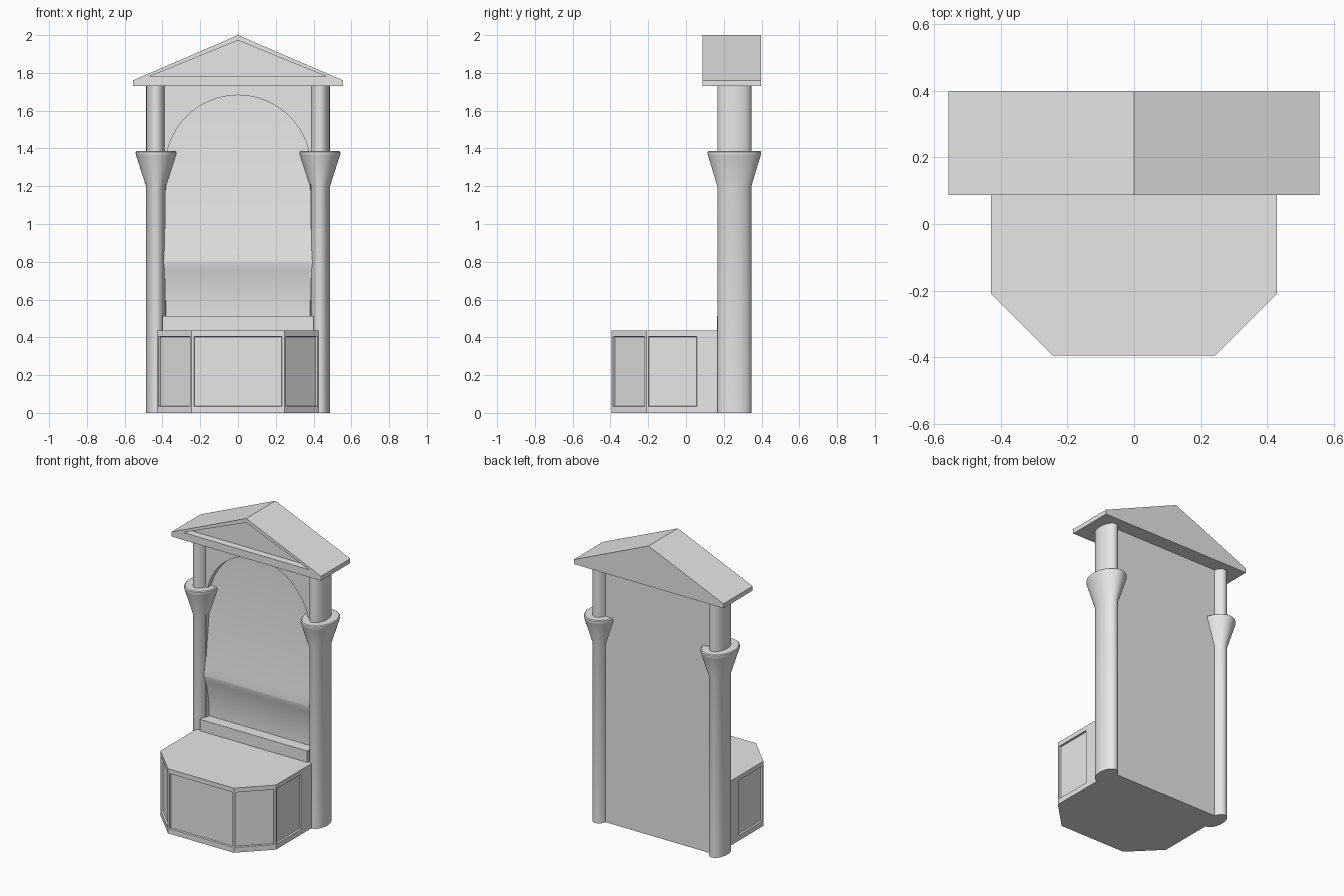
import bpy, bmesh, math

if "Cube" in bpy.data.objects:
    bpy.data.objects.remove(bpy.data.objects["Cube"], do_unlink=True)

STONE = (0.8, 0.8, 0.8, 1)
stone = bpy.data.materials.new("pale_stone")
stone.use_nodes = True
stone.diffuse_color = STONE
bsdf = next(n for n in stone.node_tree.nodes if n.type == 'BSDF_PRINCIPLED')
bsdf.inputs["Base Color"].default_value = STONE


def finish(name, bm, smooth=False):
    """Turn a bmesh into a named object with the stone material."""
    bmesh.ops.recalc_face_normals(bm, faces=bm.faces)
    mesh = bpy.data.meshes.new(name)
    bm.to_mesh(mesh)
    bm.free()
    mesh.materials.append(stone)
    obj = bpy.data.objects.new(name, mesh)
    bpy.context.collection.objects.link(obj)
    if smooth:
        bpy.ops.object.select_all(action='DESELECT')
        obj.select_set(True)
        bpy.context.view_layer.objects.active = obj
        bpy.ops.object.shade_smooth_by_angle(angle=math.radians(35))
    return obj


def prism(points, offset):
    """Extrude a closed 3D outline along an offset."""
    bm = bmesh.new()
    face = bm.faces.new([bm.verts.new(p) for p in points])
    ext = bmesh.ops.extrude_face_region(bm, geom=[face])
    moved = [v for v in ext["geom"] if isinstance(v, bmesh.types.BMVert)]
    bmesh.ops.translate(bm, verts=moved, vec=offset)
    bmesh.ops.recalc_face_normals(bm, faces=bm.faces)
    return bm


def mirrored(half):
    """Complete a right-half outline with its mirror image."""
    return half + [(-x, y) for x, y in reversed(half)]


# Counter with chamfered front corners and recessed panels
BENCH_TOP = 0.435
outline = mirrored([(0.245, -0.395), (0.43, -0.21), (0.43, 0.07), (0.43, 0.25)])
bm = prism([(x, y, 0) for x, y in outline], (0, 0, BENCH_TOP))
panels = [f for f in bm.faces
          if abs(f.normal.z) < 0.1 and f.calc_center_median().y < 0]
bmesh.ops.inset_individual(bm, faces=panels, thickness=0.018)
for f in panels:
    for v in f.verts:
        v.co.z = 0.035 if v.co.z < BENCH_TOP / 2 else 0.405
bmesh.ops.inset_individual(bm, faces=panels, thickness=0.003, depth=-0.012)
finish("counter", bm)

# Ledge at the back of the counter
ledge = [(-0.40, 0.165, 0.42), (0.40, 0.165, 0.42),
         (0.40, 0.165, 0.512), (-0.40, 0.165, 0.512)]
finish("back_ledge", prism(ledge, (0, 0.11, 0)))

# Back wall: hollow sweep above a rounded lip, undercut below it
BACK, LIP_Y, LIP_Z, TOP = 0.30, 0.198, 0.80, 1.74
profile = [(BACK, 0), (0.24, 0), (0.24, 0.50)]
for i in range(9):
    t = i / 8
    profile.append((0.24 - (0.24 - LIP_Y) * t ** 2, 0.51 + (LIP_Z - 0.518) * t))
for i in range(17):
    t = i / 16
    profile.append((LIP_Y + 0.057 * (1 - (1 - t) ** 2), LIP_Z + (1.70 - LIP_Z) * t))
profile += [(0.255, TOP), (BACK, TOP)]
finish("back_wall", prism([(-0.42, y, z) for y, z in profile], (0.84, 0, 0)), True)

# Arched surround in front of the wall
R, SPRING = 0.385, 1.297
arch = [(0.43, 0.45), (0.43, TOP), (-0.43, TOP), (-0.43, 0.45), (-R, 0.45)]
for i in range(33):
    a = math.pi * (1 - i / 32)
    arch.append((R * math.cos(a), SPRING + R * math.sin(a)))
arch.append((R, 0.45))
finish("arch_surround", prism([(x, 0.21, z) for x, z in arch], (0, 0.085, 0)), True)

# Oval columns with flared capitals
RINGS = [(0.053, 0.09, 0), (0.053, 0.09, 1.20), (0.105, 0.139, 1.362),
         (0.108, 0.142, 1.373), (0.107, 0.141, 1.382), (0.101, 0.135, 1.387),
         (0.052, 0.09, 1.387), (0.052, 0.09, TOP)]
SIDES = 40
for side, name in ((1, "left_column"), (-1, "right_column")):
    bm = bmesh.new()
    loops = []
    for rx, ry, z in RINGS:
        angles = [2 * math.pi * i / SIDES for i in range(SIDES)]
        loops.append([bm.verts.new((side * 0.434 + rx * math.cos(a),
                                    0.256 + ry * math.sin(a), z)) for a in angles])
    for low, high in zip(loops, loops[1:]):
        for i in range(SIDES):
            j = (i + 1) % SIDES
            bm.faces.new((low[i], low[j], high[j], high[i]))
    bm.faces.new(loops[0])
    bm.faces.new(loops[-1])
    finish(name, bm, True)

# Gabled roof with a sunken triangular pediment
FRONT, REAR, SUNK = 0.087, 0.398, 0.05
gable = [(-0.557, 1.73), (0.557, 1.73), (0.557, 1.76), (0, 2.0), (-0.557, 1.76)]
inner = [(-0.47, 1.78), (0.47, 1.78), (0, 1.972)]
bm = bmesh.new()
front, rear = ([bm.verts.new((x, y, z)) for x, z in gable] for y in (FRONT, REAR))
rim, floor = ([bm.verts.new((x, y, z)) for x, z in inner] for y in (FRONT, FRONT + SUNK))
for a, b in ((front, rear), (rim, floor)):
    for i in range(len(a)):
        j = (i + 1) % len(a)
        bm.faces.new((a[i], a[j], b[j], b[i]))
bm.faces.new(rear)
bm.faces.new(floor)
o, r = front, rim
for border in ((o[0], o[1], r[1], r[0]), (o[1], o[2], r[1]), (o[2], o[3], r[2], r[1]),
               (o[3], o[4], r[0], r[2]), (o[4], o[0], r[0])):
    bm.faces.new(border)
finish("gabled_roof", bm)
